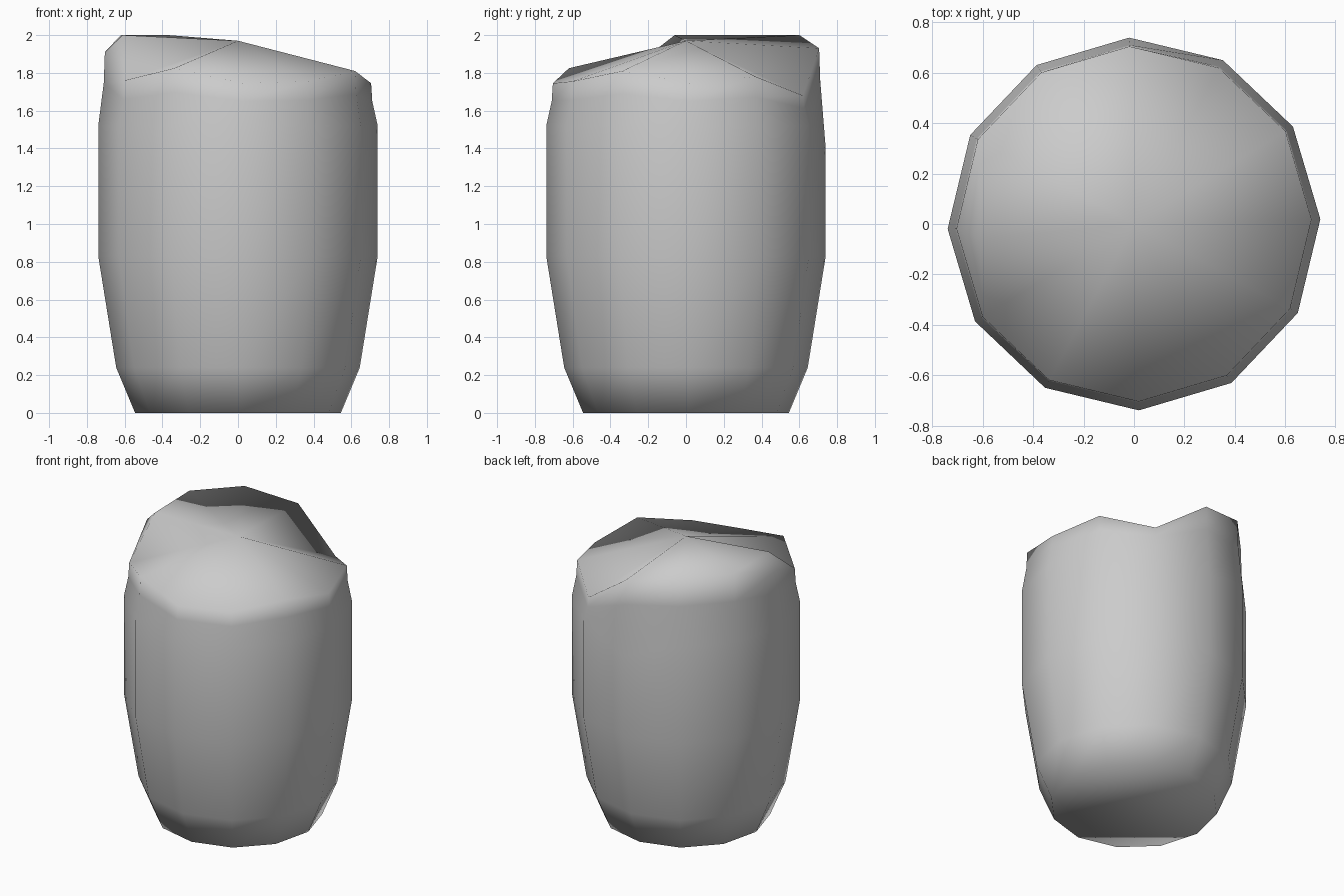
import bpy, bmesh
from math import cos, sin, radians

cube = bpy.data.objects.get("Cube")
if cube:
    bpy.data.objects.remove(cube, do_unlink=True)

SIDES = 12
TURN = 1.5  # slight twist of the whole body, in degrees

# Uneven gathered rim: one height per side, counter-clockwise from +x
RIM_HEIGHTS = [1.745, 1.78, 1.68, 1.93, 2.0, 2.0,
               1.91, 1.76, 1.825, 1.745, 1.755, 1.81]
SHOULDER = 1.52

grey = bpy.data.materials.new("plain_grey")
grey.use_nodes = True
colour = (0.6, 0.6, 0.6, 1)
grey.diffuse_color = colour
grey.node_tree.nodes["Principled BSDF"].inputs["Base Color"].default_value = colour

bm = bmesh.new()


def ring(radius, heights):
    """Add one ring of vertices with a height for each side."""
    verts = []
    for i, z in enumerate(heights):
        a = radians(TURN + i * 360 / SIDES)
        verts.append(bm.verts.new((radius * cos(a), radius * sin(a), z)))
    return verts


# Body wall, from the narrow base to the wavy rim
rings = [ring(r, [z] * SIDES) for r, z in
         [(0.545, 0), (0.645, 0.24), (0.74, 0.83)]]
rings.append(ring(0.74, [SHOULDER - (0.12 if i == 3 else 0) for i in range(SIDES)]))
rings.append(ring(0.711, [SHOULDER + 0.58 * (z - SHOULDER) for z in RIM_HEIGHTS]))
rings.append(ring(0.705, RIM_HEIGHTS))
for low, high in zip(rings, rings[1:]):
    for i in range(SIDES):
        j = (i + 1) % SIDES
        bm.faces.new((low[i], low[j], high[j], high[i]))

# Flat base
bm.faces.new(rings[0][::-1])

# Top, fanned to a central peak, with a raised fold on one side
rim = rings[-1]
peak = bm.verts.new((0, 0, 1.97))
fold = bm.verts.new((-0.61, -0.06, 2.0))
inner = list(rim)
inner[6] = fold
for i in range(SIDES):
    bm.faces.new((inner[i], inner[(i + 1) % SIDES], peak))
bm.faces.new((rim[5], rim[6], fold))
bm.faces.new((rim[6], rim[7], fold))

for face in bm.faces:
    face.smooth = True

mesh = bpy.data.meshes.new("sack_body")
bm.to_mesh(mesh)
bm.free()
mesh.materials.append(grey)
sack = bpy.data.objects.new("sack_body", mesh)
bpy.context.collection.objects.link(sack)
